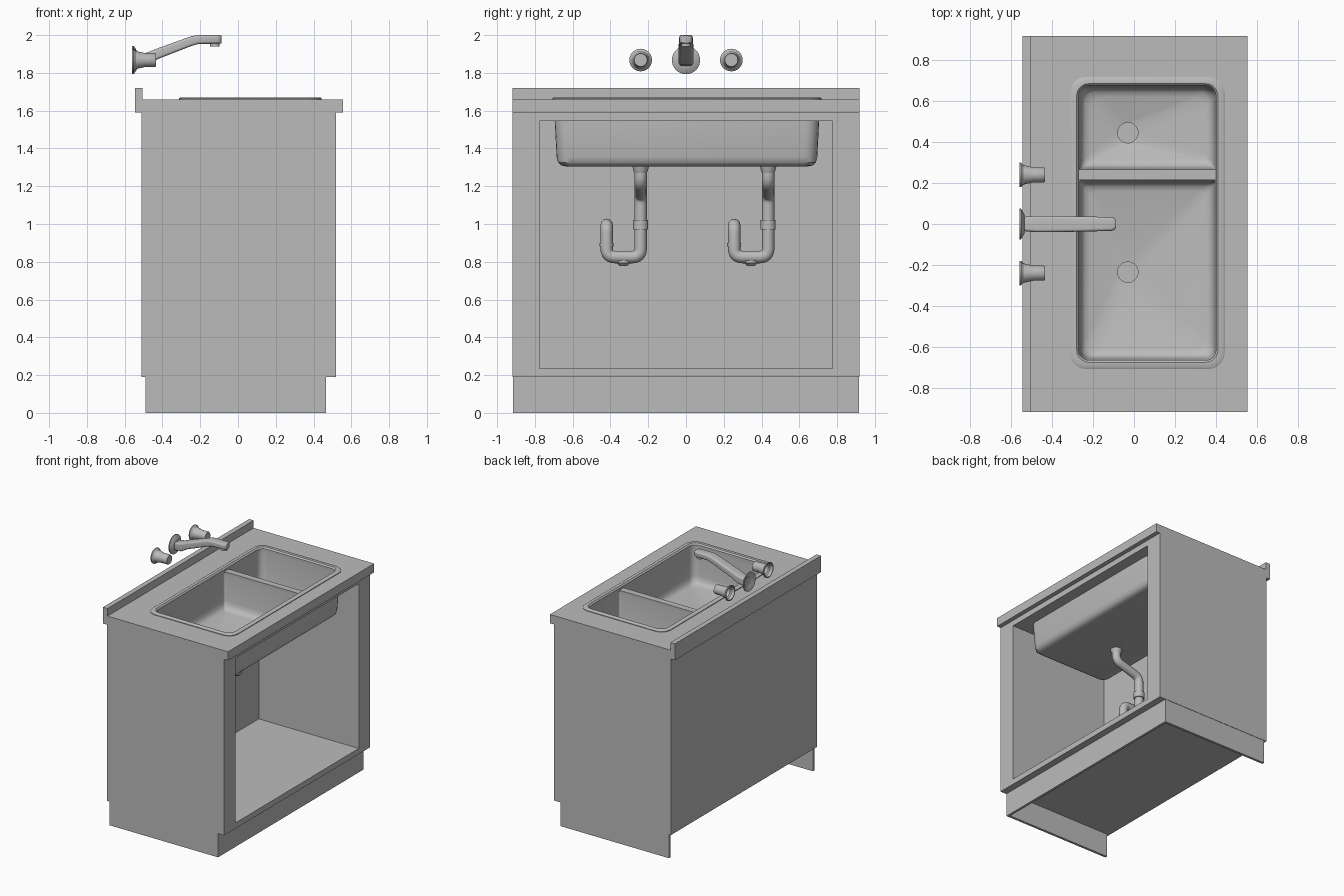
import bpy, bmesh, math
from mathutils import Vector

cube = bpy.data.objects.get("Cube")
if cube:
    bpy.data.objects.remove(cube, do_unlink=True)

grey = bpy.data.materials.new("plain_grey")
grey.use_nodes = True
grey.diffuse_color = (0.5, 0.5, 0.5, 1)
grey.node_tree.nodes["Principled BSDF"].inputs["Base Color"].default_value = (0.5, 0.5, 0.5, 1)


def activate(ob):
    bpy.ops.object.select_all(action='DESELECT')
    ob.select_set(True)
    bpy.context.view_layer.objects.active = ob


def finish(name, bm, smooth=True):
    bmesh.ops.recalc_face_normals(bm, faces=bm.faces)
    me = bpy.data.meshes.new(name)
    bm.to_mesh(me)
    bm.free()
    me.materials.append(grey)
    ob = bpy.data.objects.new(name, me)
    bpy.context.collection.objects.link(ob)
    if smooth:
        activate(ob)
        bpy.ops.object.shade_smooth_by_angle(angle=math.radians(35))
    return ob


def box(name, x, y, z):
    bm = bmesh.new()
    bmesh.ops.create_cube(bm, size=1)
    for v in bm.verts:
        for i, (lo, hi) in enumerate((x, y, z)):
            v.co[i] = hi if v.co[i] > 0 else lo
    return finish(name, bm, False)


def loft(name, rings, cap_start=True, cap_end=True):
    bm = bmesh.new()
    loops = [[bm.verts.new(p) for p in ring] for ring in rings]
    for a, b in zip(loops, loops[1:]):
        for i in range(len(a)):
            j = (i + 1) % len(a)
            bm.faces.new((a[i], a[j], b[j], b[i]))
    if cap_start:
        bm.faces.new(loops[0])
    if cap_end:
        bm.faces.new(loops[-1])
    return finish(name, bm)


def rounded_rect(u, v, r_low, r_high, steps=5):
    """Rounded rectangle with separate corner radii at the low and high v ends."""
    pts = []
    corners = ((u[1], v[1], r_high, -1, -1), (u[0], v[1], r_high, 1, -1),
               (u[0], v[0], r_low, 1, 1), (u[1], v[0], r_low, -1, 1))
    for k, (cu, cv, r, su, sv) in enumerate(corners):
        for s in range(steps + 1):
            a = math.pi / 2 * (k + s / steps)
            pts.append((cu + su * r + r * math.cos(a), cv + sv * r + r * math.sin(a)))
    return pts


def flat_ring(x, y, z, r_low, r_high=None):
    return [(a, b, z) for a, b in rounded_rect(x, y, r_low, r_high or r_low)]


def lathe(name, origin, axis, profile, sides=24):
    """Revolve (distance, radius) pairs around an axis."""
    turn = Vector(axis).to_track_quat('Z', 'Y')
    rings = [[Vector(origin) + turn @ Vector((r * math.cos(t), r * math.sin(t), d))
              for t in (2 * math.pi * i / sides for i in range(sides))] for d, r in profile]
    return loft(name, rings)


def tube(name, points, radius, bend):
    """Pipe along a path whose corners are rounded."""
    pts = [Vector(p) for p in points]
    path = [pts[0]]
    for a, b, c in zip(pts, pts[1:], pts[2:]):
        p = b + (a - b).normalized() * bend
        q = b + (c - b).normalized() * bend
        path += [p * (1 - t) ** 2 + b * 2 * t * (1 - t) + q * t * t
                 for t in (i / 6 for i in range(7))]
    path.append(pts[-1])
    cu = bpy.data.curves.new(name, 'CURVE')
    cu.dimensions = '3D'
    cu.bevel_depth = radius
    cu.bevel_resolution = 4
    cu.use_fill_caps = True
    sp = cu.splines.new('POLY')
    sp.points.add(len(path) - 1)
    for sp_point, p in zip(sp.points, path):
        sp_point.co = (*p, 1)
    cu.materials.append(grey)
    ob = bpy.data.objects.new(name, cu)
    bpy.context.collection.objects.link(ob)
    activate(ob)
    bpy.ops.object.convert(target='MESH')
    bpy.ops.object.shade_smooth_by_angle(angle=math.radians(50))


def cut(ob, cutter):
    mod = ob.modifiers.new("cut", 'BOOLEAN')
    mod.operation = 'DIFFERENCE'
    mod.solver = 'EXACT'
    mod.object = cutter
    activate(ob)
    bpy.ops.object.modifier_apply(modifier=mod.name)


# Cabinet with open front and a worktop, both cut for the sink
HALF = 0.918
cabinet = box("cabinet", (-0.51, 0.52), (-HALF, HALF), (0.19, 1.59))
worktop = box("worktop", (-0.545, 0.555), (-HALF, HALF), (1.59, 1.66))
cavity = box("cavity_cutter", (-0.36, 0.7), (-0.775, 0.775), (0.235, 1.545))
hole = loft("sink_cutter", [flat_ring((-0.285, 0.415), (-0.685, 0.69), z, 0.06) for z in (1.5, 1.7)])
cut(cabinet, cavity)
cut(cabinet, hole)
cut(worktop, hole)
for helper in (cavity, hole):
    bpy.data.objects.remove(helper, do_unlink=True)
box("backsplash", (-0.545, -0.505), (-HALF, HALF), (1.655, 1.72))

# Plinth, open at the back
box("plinth_front", (0.445, 0.465), (-0.9, 0.9), (0, 0.19))
for side, s in (("right", -1), ("left", 1)):
    box(side + "_plinth_panel", (-0.49, 0.465), sorted((s * 0.895, s * 0.915)), (0, 0.19))


# Sink shell: outer basin, rim and the inner lip
def sink_ring(grow, z, r):
    return flat_ring((-0.27 - grow, 0.4 + grow), (-0.665 - grow, 0.675 + grow), z, r)


shell = [(-0.03, 1.305, 0.04), (-0.005, 1.31, 0.05), (0.012, 1.325, 0.06), (0.02, 1.355, 0.07),
         (0.03, 1.545, 0.07), (0.03, 1.655, 0.07), (0.043, 1.655, 0.08), (0.043, 1.665, 0.08),
         (0.036, 1.67, 0.08), (0.01, 1.67, 0.06), (0, 1.66, 0.05), (0, 1.63, 0.05)]
loft("sink_shell", [sink_ring(*level) for level in shell], cap_end=False)


# Two bowls sloping to their drains, with a divider between them
def bowl(name, y, drain_y, r_low, r_high):
    rings = []
    for inset, z in ((0, 1.635), (0.008, 1.42), (0.015, 1.385), (0.03, 1.365), (0.055, 1.358)):
        rings.append(flat_ring((-0.27 + inset, 0.4 - inset), (y[0] + inset, y[1] - inset),
                               z, r_low + inset / 3, r_high + inset / 3))
    drain = [(-0.03 + 0.05 * math.cos(a), drain_y + 0.05 * math.sin(a))
             for a in (math.pi / 2 * (k + s / 5) for k in range(4) for s in range(6))]
    rings.append([(a, b, 1.33) for a, b in drain])
    rings.append([(a, b, 1.322) for a, b in drain])
    loft(name, rings, cap_start=False)


bowl("large_bowl", (-0.665, 0.215), -0.235, 0.05, 0.012)
bowl("small_bowl", (0.265, 0.675), 0.445, 0.012, 0.05)
box("sink_divider", (-0.275, 0.405), (0.214, 0.266), (1.625, 1.645))

# Drain pipes with traps running back into the wall
for side, y in (("right", -0.24), ("left", 0.435)):
    tube(side + "_drain_pipe",
         [(-0.03, y, 1.31), (-0.03, y, 1.215), (-0.25, y, 1.15), (-0.25, y, 0.825),
          (-0.25, y - 0.18, 0.825), (-0.25, y - 0.18, 0.995), (-0.37, y - 0.18, 0.995)], 0.033, 0.045)
    up = (0, 0, 1)
    lathe(side + "_drain_flange", (-0.03, y, 1.27), up, [(0, 0.033), (0.01, 0.037), (0.04, 0.045)])
    lathe(side + "_pipe_collar", (-0.25, y, 0.97), up, [(0, 0.04), (0.05, 0.04)])
    lathe(side + "_trap_collar", (-0.25, y - 0.18, 0.88), up, [(0, 0.037), (0.02, 0.037)])
    lathe(side + "_trap_plug", (-0.25, y - 0.09, 0.778), up, [(0, 0.02), (0.015, 0.035), (0.03, 0.035)])

# Wall-mounted taps: hollow-backed flanges, round handles and a spout
TAP_Z = 1.868
for side, y in (("right", -0.24), ("left", 0.24)):
    lathe(side + "_tap_handle", (-0.56, y, TAP_Z), (1, 0, 0),
          [(0.1, 0.03), (0, 0.052), (0, 0.06), (0.008, 0.06), (0.026, 0.042), (0.03, 0.037),
           (0.12, 0.037), (0.125, 0.034)])
lathe("spout_flange", (-0.56, 0, TAP_Z), (1, 0, 0),
      [(0.018, 0.04), (0, 0.066), (0, 0.075), (0.008, 0.075), (0.024, 0.05), (0.026, 0.04)])
sections = [(-0.545, 1.835, 1.895, 0.034), (-0.48, 1.842, 1.908, 0.04), (-0.42, 1.875, 1.932, 0.04),
            (-0.245, 1.943, 1.995, 0.037), (-0.21, 1.953, 2.0, 0.036), (-0.11, 1.955, 2.0, 0.034),
            (-0.095, 1.955, 2.0, 0.028), (-0.088, 1.957, 1.998, 0.018)]
loft("spout", [[(x, a, b) for a, b in rounded_rect((-w, w), (lo, hi), 0.014, 0.014)]
               for x, lo, hi, w in sections])
lathe("spout_outlet", (-0.122, 0, 1.94), (0, 0, 1), [(0.012, 0.018), (0, 0.02), (0, 0.025), (0.02, 0.025)])
